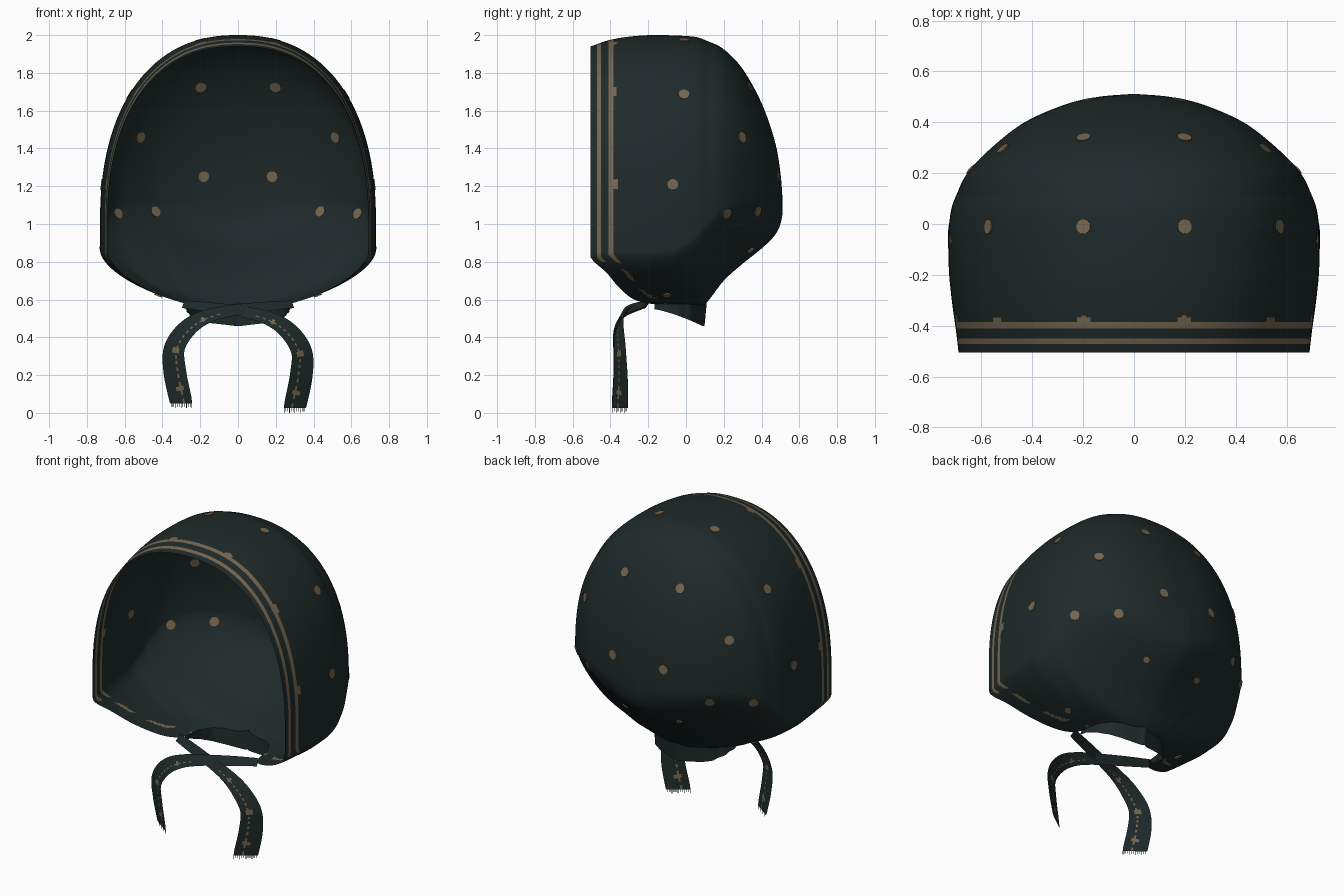
import bpy, bmesh, math
from mathutils import Vector
from mathutils.bvhtree import BVHTree

if "Cube" in bpy.data.objects:
    bpy.data.objects.remove(bpy.data.objects["Cube"])


def material(name, rgb):
    m = bpy.data.materials.new(name)
    m.use_nodes = True
    m.diffuse_color = (*rgb, 1)
    bsdf = next(n for n in m.node_tree.nodes if n.type == "BSDF_PRINCIPLED")
    bsdf.inputs["Base Color"].default_value = (*rgb, 1)
    bsdf.inputs["Roughness"].default_value = 0.9
    return m


CLOTH = material("dark teal cloth", (0.0135, 0.0225, 0.0225))
TAN = material("tan print", (0.18, 0.133, 0.078))


def spline(points, steps):
    """Catmull-Rom through rows of numbers."""
    pts = [Vector(p) for p in points]
    pts = [pts[0] * 2 - pts[1]] + pts + [pts[-1] * 2 - pts[-2]]
    out = []
    for i in range(1, len(pts) - 2):
        a, b, c, d = pts[i - 1:i + 3]
        for k in range(steps):
            t = k / steps
            out.append((b * 2 + (c - a) * t + (a * 2 - b * 5 + c * 4 - d) * t ** 2
                        + (b * 3 - a - c * 3 + d) * t ** 3) / 2)
    return out + [pts[-2]]


def sheet(name, rows, tan_rule=None):
    """Skin a grid of points; tan_rule(face centre, row, column) picks printed faces."""
    bm = bmesh.new()
    grid = [[bm.verts.new(p) for p in row] for row in rows]
    for i in range(len(rows) - 1):
        for j in range(len(rows[0]) - 1):
            f = bm.faces.new((grid[i][j], grid[i][j + 1], grid[i + 1][j + 1], grid[i + 1][j]))
            f.smooth = True
            if tan_rule and tan_rule(f.calc_center_median(), i, j):
                f.material_index = 1
    bmesh.ops.remove_doubles(bm, verts=bm.verts, dist=0.0004)
    bmesh.ops.recalc_face_normals(bm, faces=bm.faces)
    return finish(name, bm, (CLOTH, TAN))


def finish(name, bm, mats):
    me = bpy.data.meshes.new(name)
    bm.to_mesh(me)
    bm.free()
    for m in mats:
        me.materials.append(m)
    ob = bpy.data.objects.new(name, me)
    bpy.context.collection.objects.link(ob)
    return ob


# Hood: cross-sections from front to back
# columns: y, half width, top, height where sides turn under, bottom, half width of open underside
STATIONS = [
    (-.505, .69, 1.94, .85, .54, .682), (-.42, .70, 1.97, .85, .54, .615),
    (-.35, .71, 1.985, .85, .535, .49), (-.27, .72, 1.995, .85, .535, .34),
    (-.18, .728, 2.0, .85, .535, .27), (-.05, .73, 1.998, .87, .54, .245),
    (.05, .72, 1.99, .93, .55, .17), (.11, .70, 1.97, 1.0, .585, 0),
    (.2, .655, 1.925, 1.08, .70, 0), (.3, .56, 1.82, 1.12, .79, 0),
    (.4, .43, 1.64, 1.12, .87, 0), (.47, .27, 1.44, 1.11, .94, 0),
    (.5, .14, 1.27, 1.1, 1.0, 0), (.512, 0, 1.12, 1.1, 1.06, 0)]
CROWN, UNDER = 2.3, 1.6
HALF = 64


def section(station):
    y, w, top, turn, low, gap = station
    w, gap = max(w, 0), max(gap, 0)
    belt = max(1, turn)
    end = math.acos(min(1, (gap / w) ** (UNDER / 2))) if w > 0.001 else math.pi / 2
    side = []
    for k in range(HALF + 1):
        a = math.pi / 2 * k / HALF
        side.append((w * math.sin(a) ** (2 / CROWN),
                     belt + (top - belt) * max(0, math.cos(a)) ** (2 / CROWN)))
    for k in range(HALF + 1):
        a = end * k / HALF
        side.append((w * max(0, math.cos(a)) ** (2 / UNDER),
                     turn - (turn - low) * math.sin(a) ** (2 / UNDER)))
    pts = []
    for s in (-1, 1):
        run = side[:0:-1] if s < 0 else side
        for x, z in run:
            # soft gathers running into the neck
            fade = max(0, min(1, (1.0 - z) / .4)) * max(0, min(1, (y + .15) / .25))
            ripple = 1 + .022 * fade * math.cos(22 * math.atan2(x, y + .15))
            pts.append(Vector((s * x * ripple, y, z)))
    return pts


rows = [section(s) for s in spline(STATIONS, 8)]
lower_edge = [r[-1] for r in rows if r[-1].y < -.2]
SCALLOPS = [Vector(p) for p in ((.7, -.4, 1.21), (.53, -.4, 1.69), (.2, -.4, 1.96))]


def trim(c, i, j):
    """Two printed lines along the face edge, the inner one with scallops."""
    if c.y > -.1:
        return False
    p = Vector((abs(c.x), c.y, c.z))
    d = min([c.y + .5] + [(p - e).length for e in lower_edge])
    patch = c.z > .8 or abs(j - 2 * HALF) % 16 < 9
    scallop = c.y > -.4 and min((p - s).length for s in SCALLOPS) < .04
    return scallop or (.03 < d < .05 and c.z > .8) or (.09 < d < .112 and patch)


hood = sheet("hood", rows, trim)

# Nape frill hanging from the neck edge of the hood
neck = [r[-1] for r in rows if -.17 < r[-1].y < .112]
neck += [Vector((-p.x, p.y, p.z)) for p in reversed(neck[:-1])]
frill = []
for k in range(9):
    t = k / 8
    ring = []
    for p in neck:
        back = max(0, min(1, (p.y + .18) / .28))
        hem = .55 - .09 * back ** 1.4
        flare = 1 + .05 * t * t + .015 * t * math.cos(20 * math.atan2(p.x, p.y + .1))
        ring.append((p.x * flare, p.y - .012 * t * back, p.z + (hem - p.z) * t))
    frill.append(ring)
sheet("nape_frill", frill)

# Printed dots: thin discs laid on the cloth; the lowest ones only on the outside
tree = BVHTree.FromPolygons([v.co for v in hood.data.vertices],
                            [p.vertices for p in hood.data.polygons])
DOTS = [(.2, .35, 1.73), (.2, -.01, 1.98), (.58, -.01, 1.69), (.52, .3, 1.46),
        (.18, .48, 1.25), (.73, -.07, 1.21), (.43, .37, 1.07), (.62, .2, 1.06),
        (.42, -.1, .63), (.2, .36, .84)]
bm = bmesh.new()
for spot in DOTS:
    size = .022 if spot[2] < .9 else .029
    for s in (-1, 1):
        co, normal, _, _ = tree.find_nearest(Vector((s * spot[0], spot[1], spot[2])))
        if normal.dot(co - Vector((0, 0, 1.2))) < 0:
            normal = -normal
        turn = normal.to_track_quat("Z", "Y").to_matrix().to_4x4()
        turn.translation = co + normal * (.006 if spot[2] < .9 else 0)
        bmesh.ops.create_cone(bm, cap_ends=True, segments=12, radius1=size, radius2=size,
                              depth=.008, matrix=turn)
finish("printed_dots", bm, (TAN,))

# Neck ties: crossing ribbons with a printed line and a fringed end
# columns: x, y, z, ribbon width
PATH = [(-.29, -.2, .575, .05), (-.15, -.25, .56, .06), (0, -.3, .54, .065),
        (.15, -.34, .505, .08), (.26, -.355, .44, .105), (.335, -.35, .33, .125),
        (.335, -.345, .2, .14), (.3, -.35, .025, .145)]
ACROSS = 12


def tie(side, name, shift, lift):
    path = spline(PATH, 8)
    ribbon = []
    for i, p in enumerate(path):
        ahead, behind = path[min(i + 1, len(path) - 1)], path[max(i - 1, 0)]
        tangent = (ahead - behind).to_3d().normalized()
        drop = i / (len(path) - 1)
        facing = Vector((.62 * drop, -.85, .6 * (1 - drop)))
        across = facing.cross(tangent).normalized() * p[3]
        if i == len(path) - 1:
            across.z = 0
        mid = p.to_3d() + Vector((0, shift * (1 - drop), lift * drop))
        ribbon.append([mid + across * (j / ACROSS - .5) for j in range(ACROSS + 1)])
    for row in ribbon:
        for v in row:
            v.x *= side

    def print_line(c, i, j):
        blob = i in (26, 40, 41, 52) and 3 <= j <= 6
        return blob or (j == 4 and i % 2 and i > 20)

    sheet(name, ribbon, print_line)

    # fringe threads
    fringe = bmesh.new()
    last = ribbon[-1]
    for j in range(ACROSS):
        a = last[j]
        b = a.lerp(last[j + 1], .3)
        down = Vector((0, 0, -.018 - .007 * (j % 3 == 0)))
        fringe.faces.new([fringe.verts.new(v) for v in (a, b, b + down, a + down)])
    finish(name + "_fringe", fringe, (CLOTH,))


tie(1, "left_tie", 0, 0)
tie(-1, "right_tie", -.015, .025)
